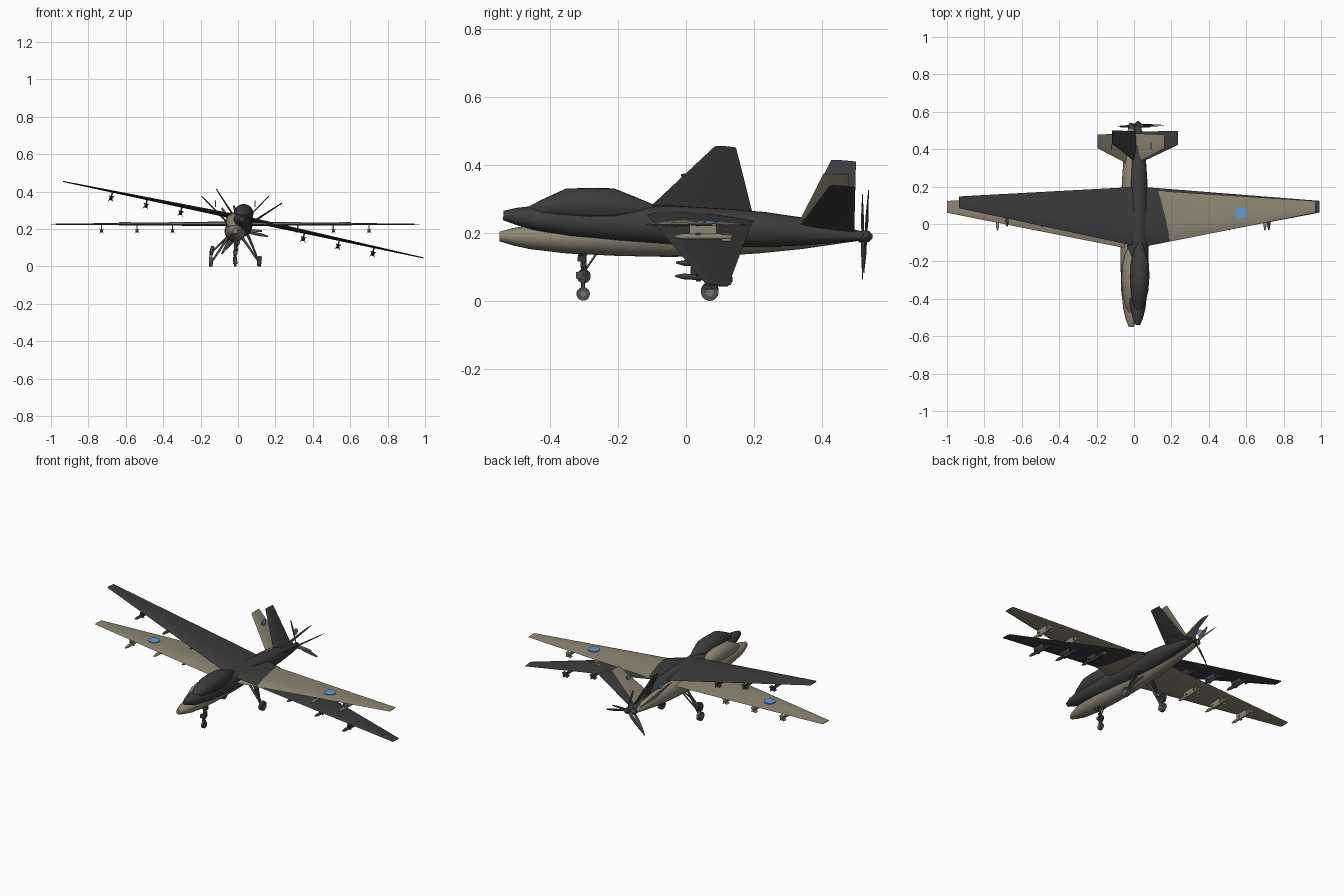
import bpy, bmesh, math
from mathutils import Matrix, Vector

if "Cube" in bpy.data.objects:
    bpy.data.objects.remove(bpy.data.objects["Cube"])


def material(name, rgb):
    m = bpy.data.materials.new(name)
    m.diffuse_color = (*rgb, 1)
    m.use_nodes = True
    m.node_tree.nodes["Principled BSDF"].inputs["Base Color"].default_value = m.diffuse_color
    return m


TAN = material("sand tan", (0.27, 0.24, 0.175))
DARK = material("charcoal", (0.045, 0.045, 0.045))
GREY = material("gear grey", (0.08, 0.08, 0.08))
HUB = material("hub grey", (0.17, 0.17, 0.16))
BLUE = material("roundel blue", (0.14, 0.32, 0.68))


def finish(name, bm, mat, frame):
    bmesh.ops.recalc_face_normals(bm, faces=bm.faces)
    me = bpy.data.meshes.new(name)
    bm.to_mesh(me)
    bm.free()
    ob = bpy.data.objects.new(name, me)
    bpy.context.collection.objects.link(ob)
    me.materials.append(mat)
    ob.matrix_world = frame
    bpy.context.view_layer.objects.active = ob
    bpy.ops.object.select_all(action='DESELECT')
    ob.select_set(True)
    bpy.ops.object.shade_smooth_by_angle(angle=math.radians(32))
    return ob


def loft(bm, rings):
    """Skin closed rings of equal point count and cap both ends."""
    loops = [[bm.verts.new(p) for p in r] for r in rings]
    for a, b in zip(loops, loops[1:]):
        for i in range(len(a)):
            j = (i + 1) % len(a)
            bm.faces.new((a[i], a[j], b[j], b[i]))
    bm.faces.new(loops[0])
    bm.faces.new(loops[-1])


def oval(y, top, bottom, w, n=20):
    zc, h = (top + bottom) / 2, (top - bottom) / 2
    return [(w * math.cos(2 * math.pi * i / n), y, zc + h * math.sin(2 * math.pi * i / n))
            for i in range(n)]


def foil(base, le, te, normal, thick):
    """Thin aerofoil section between two y values."""
    pts = []
    for f, t in ((0, 0), (.12, .7), (.35, 1), (.7, .6), (1, .08),
                 (.98, -.08), (.7, -.35), (.35, -.6), (.12, -.45)):
        pts.append(Vector((base[0], le + f * (te - le), base[1])) + normal * (t * thick / 2))
    return pts


def rod(bm, p, q, r1, r2=None, n=12):
    p, q = Vector(p), Vector(q)
    d = q - p
    m = Matrix.Translation((p + q) / 2) @ d.to_track_quat('Z', 'Y').to_matrix().to_4x4()
    bmesh.ops.create_cone(bm, cap_ends=True, segments=n, radius1=r1,
                          radius2=r1 if r2 is None else r2, depth=d.length, matrix=m)


def box(bm, c, s, rot=Matrix()):
    bmesh.ops.create_cube(bm, size=1, matrix=Matrix.Translation(c) @ rot @ Matrix.Diagonal((*s, 1)))


def aircraft(tag, frame, body, gear, hub, mark):
    def part(name, bm, mat):
        return finish(f"{tag}_{name}", bm, mat, frame)

    # fuselage: y, top, bottom, half width
    bm = bmesh.new()
    loft(bm, [oval(*s) for s in (
        (-.55, .204, .176, .013), (-.51, .215, .164, .029), (-.46, .223, .153, .042),
        (-.35, .229, .140, .054), (-.2, .239, .133, .057), (-.05, .248, .130, .057),
        (.1, .248, .133, .054), (.22, .245, .141, .050), (.34, .234, .153, .042),
        (.45, .214, .169, .029), (.515, .203, .178, .016))])
    part("fuselage", bm, body)

    # bulged sensor dome above the nose
    bm = bmesh.new()
    loft(bm, [oval(*s) for s in (
        (-.475, .222, .205, .012), (-.44, .243, .195, .032), (-.37, .281, .185, .047),
        (-.3, .287, .185, .052), (-.23, .290, .185, .050), (-.17, .270, .195, .036),
        (-.11, .249, .21, .012))])
    part("nose_dome", bm, body)

    for side, label in ((-1, "left"), (1, "right")):
        # wing
        bm = bmesh.new()
        up = Vector((0, 0, 1))
        loft(bm, [foil((0, .225), -.135, .187, up, .032),
                  foil((side * .985, .225), .06, .123, up, .006)])
        part(label + "_wing", bm, body)

        # slanted tail fin
        bm = bmesh.new()
        nrm = Vector((-side * .7, 0, .7))
        loft(bm, [foil((side * .008, .198), .315, .485, nrm, .016),
                  foil((side * .18, .375), .405, .478, nrm, .006)])
        part(label + "_tail_fin", bm, body)

        # main landing gear
        bm = bmesh.new()
        rod(bm, (side * .035, .06, .16), (side * .122, .07, .03), .007, .005)
        rod(bm, (side * .035, .10, .15), (side * .10, .07, .065), .004)
        part(label + "_main_strut", bm, gear)
        bm = bmesh.new()
        rod(bm, (side * .121, .07, .026), (side * .139, .07, .026), .026, n=20)
        part(label + "_main_wheel", bm, gear)
        bm = bmesh.new()
        rod(bm, (side * .119, .07, .026), (side * .141, .07, .026), .012)
        part(label + "_main_hub", bm, hub)

        # pylons with missiles
        for k, x in enumerate((.335, .525, .715)):
            x *= side
            bm = bmesh.new()
            box(bm, (x, .05, .211), (.007, .08, .026))
            rod(bm, (x, -.01, .19), (x, .135, .19), .0085)
            rod(bm, (x, -.01, .19), (x, -.034, .19), .0085, .003)
            for a in (45, 135):
                rot = Matrix.Rotation(math.radians(a), 4, 'Y')
                box(bm, (x, .118, .19), (.040, .028, .002), rot)
                box(bm, (x, .035, .19), (.028, .015, .002), rot)
            part(f"{label}_missile_{k + 1}", bm, body)

        # painted discs on wing and tail
        if mark:
            bm = bmesh.new()
            rod(bm, (side * .588, .06, .228), (side * .588, .06, .2365), .032, n=24)
            part(label + "_wing_disc", bm, mark)
            bm = bmesh.new()
            rod(bm, (side * .103, .42, .335), (side * .109, .42, .335), .018, n=20)
            part(label + "_tail_disc", bm, mark)

    # nose landing gear
    bm = bmesh.new()
    rod(bm, (0, -.305, .15), (0, -.303, .04), .006)
    rod(bm, (0, -.26, .145), (0, -.305, .08), .003)
    box(bm, (0, -.312, .076), (.024, .024, .018))
    for s in (-1, 1):
        box(bm, (s * .009, -.303, .034), (.003, .008, .034))
    part("nose_strut", bm, gear)
    bm = bmesh.new()
    rod(bm, (-.007, -.303, .021), (.007, -.303, .021), .020, n=20)
    part("nose_wheel", bm, gear)
    bm = bmesh.new()
    rod(bm, (-.011, -.303, .021), (.011, -.303, .021), .009)
    part("nose_hub", bm, hub)

    # pusher propeller: spinner and three twisted blades
    bm = bmesh.new()
    rod(bm, (0, .508, .19), (0, .528, .19), .017, n=16)
    rod(bm, (0, .528, .19), (0, .540, .19), .017, .005, n=16)
    part("spinner", bm, gear)
    bm = bmesh.new()
    for a in (0, 120, 240):
        turn = Matrix.Translation((0, .52, .19)) @ Matrix.Rotation(math.radians(a), 4, 'Y')
        rings = []
        for r, w, twist in ((.008, .010, 40), (.05, .020, 28), (.10, .018, 18), (.143, .009, 12)):
            c, s = math.cos(math.radians(twist)) * w / 2, math.sin(math.radians(twist)) * w / 2
            rings.append([turn @ Vector(p) for p in (
                (r, -s, -c), (r, .0015, 0), (r, s, c), (r, -.0015, 0))])
        loft(bm, rings)
    part("propeller", bm, gear)


# level sand-coloured aircraft with markings
aircraft("tan", Matrix.Translation((-.015, 0, 0)), TAN, GREY, HUB, BLUE)

# dark aircraft through the same spot, rolled and pitched about its tail
bank = (Matrix.Translation((.021, .54, .19))
        @ Matrix.Rotation(math.radians(-3.3), 4, 'X')
        @ Matrix.Rotation(math.radians(12), 4, 'Y')
        @ Matrix.Translation((0, -.53, -.19)))
aircraft("dark", bank, DARK, DARK, DARK, None)
